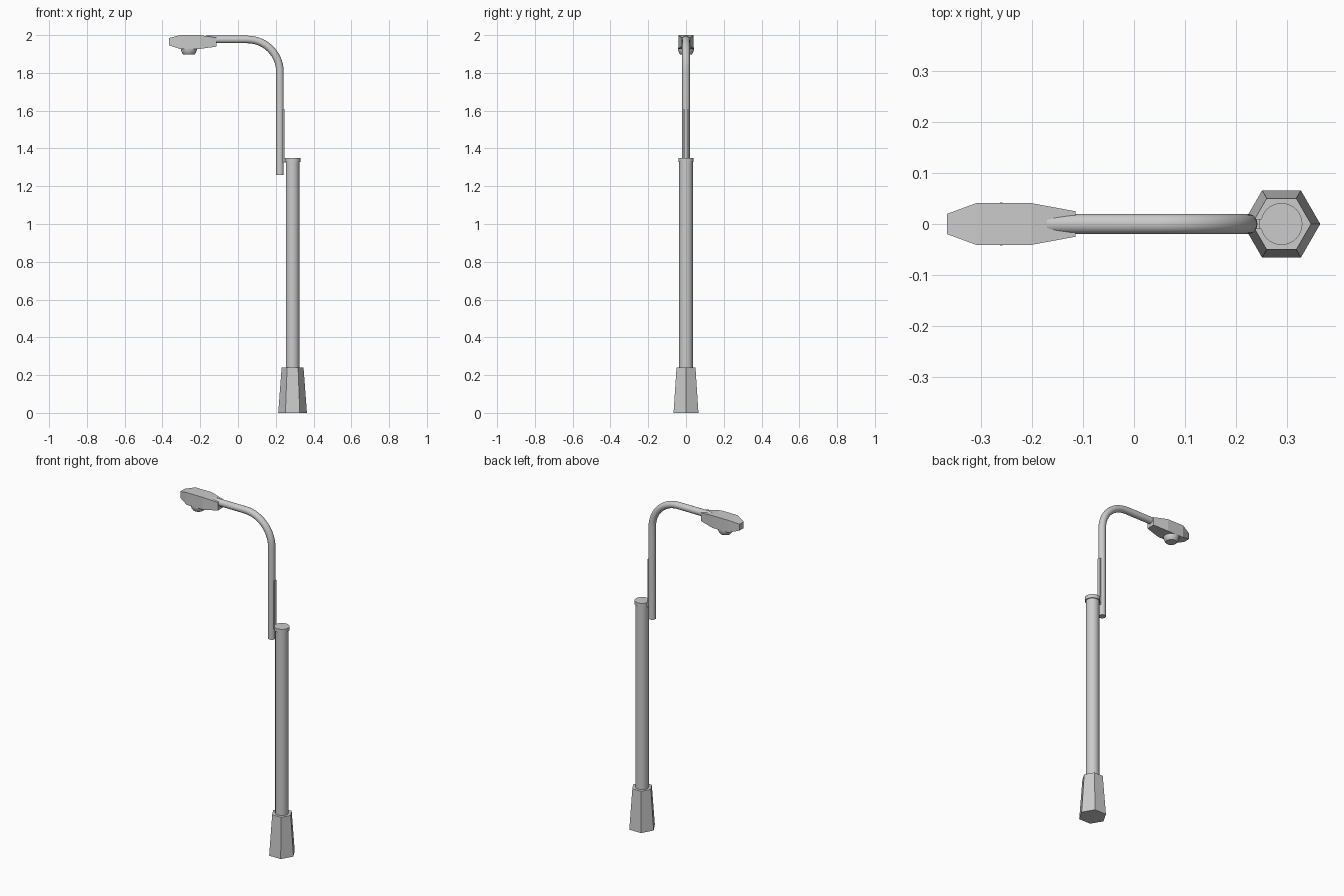
import bpy, bmesh
from math import sin, cos, pi, radians

if "Cube" in bpy.data.objects:
    bpy.data.objects.remove(bpy.data.objects["Cube"])

POLE_X = 0.289


def finish(name, bm, smooth=False):
    bmesh.ops.recalc_face_normals(bm, faces=bm.faces)
    me = bpy.data.meshes.new(name)
    bm.to_mesh(me)
    bm.free()
    ob = bpy.data.objects.new(name, me)
    bpy.context.collection.objects.link(ob)
    if smooth:
        bpy.ops.object.select_all(action='DESELECT')
        ob.select_set(True)
        bpy.context.view_layer.objects.active = ob
        bpy.ops.object.shade_smooth_by_angle(angle=radians(40))
    return ob


def loft(name, rings, smooth=False):
    """Skin a list of equal-length point rings and cap both ends."""
    bm = bmesh.new()
    rows = [[bm.verts.new(p) for p in ring] for ring in rings]
    n = len(rows[0])
    for a, b in zip(rows, rows[1:]):
        for i in range(n):
            j = (i + 1) % n
            bm.faces.new((a[i], a[j], b[j], b[i]))
    bm.faces.new(rows[0])
    bm.faces.new(rows[-1])
    return finish(name, bm, smooth)


def turned(name, cx, profile, sides, smooth=False):
    """Upright turned part from (radius, z) pairs."""
    angles = [2 * pi * i / sides for i in range(sides)]
    return loft(name, [[(cx + r * cos(a), r * sin(a), z) for a in angles]
                       for r, z in profile], smooth)


def box(name, x0, x1, hy, z0, z1):
    return loft(name, [[(x0, -hy, z), (x1, -hy, z), (x1, hy, z), (x0, hy, z)]
                       for z in (z0, z1)])


# Tapered hexagonal base, round pole and its cap
turned("base", POLE_X, [(0.076, 0), (0.058, 0.24)], 6)
turned("pole", POLE_X, [(0.036, 0.23), (0.036, 1.34)], 32, True)
turned("pole_cap", POLE_X, [(0.041, 1.328), (0.041, 1.35)], 32, True)

# Bent arm: straight up, quarter bend, then level into the lamp head
R, TOP, AX, TUBE = 0.172, 1.977, 0.222, 0.020
path = [(AX, 1.26, 0)]
path += [(AX - R + R * cos(t), TOP - R + R * sin(t), t)
         for t in [pi / 2 * i / 14 for i in range(15)]]
path.append((-0.17, TOP, pi / 2))
ring = [2 * pi * i / 20 for i in range(20)]
loft("arm", [[(x + TUBE * cos(a) * cos(t), TUBE * sin(a), z + TUBE * cos(a) * sin(t))
              for a in ring] for x, z, t in path], True)

# Thin strip on the arm and the clamp joining it to the pole
box("arm_strip", 0.228, 0.246, 0.010, 1.33, 1.61)
box("pole_clamp", 0.230, 0.265, 0.010, 1.325, 1.349)

# Faceted lamp head: stations of x, half width, bottom, top
stations = [(-0.366, 0.020, 1.947, 1.984), (-0.309, 0.041, 1.927, 2.0),
            (-0.202, 0.041, 1.927, 2.0), (-0.115, 0.025, 1.939, 1.987)]
loft("lamp_head", [[(x, -h, lo), (x, h, lo), (x, h, hi), (x, -h, hi)]
                   for x, h, lo, hi in stations])

# Round lamp lens below the head
turned("lens", -0.260, [(0.030, 1.897), (0.036, 1.905), (0.042, 1.920), (0.042, 1.935)],
       24, True)
